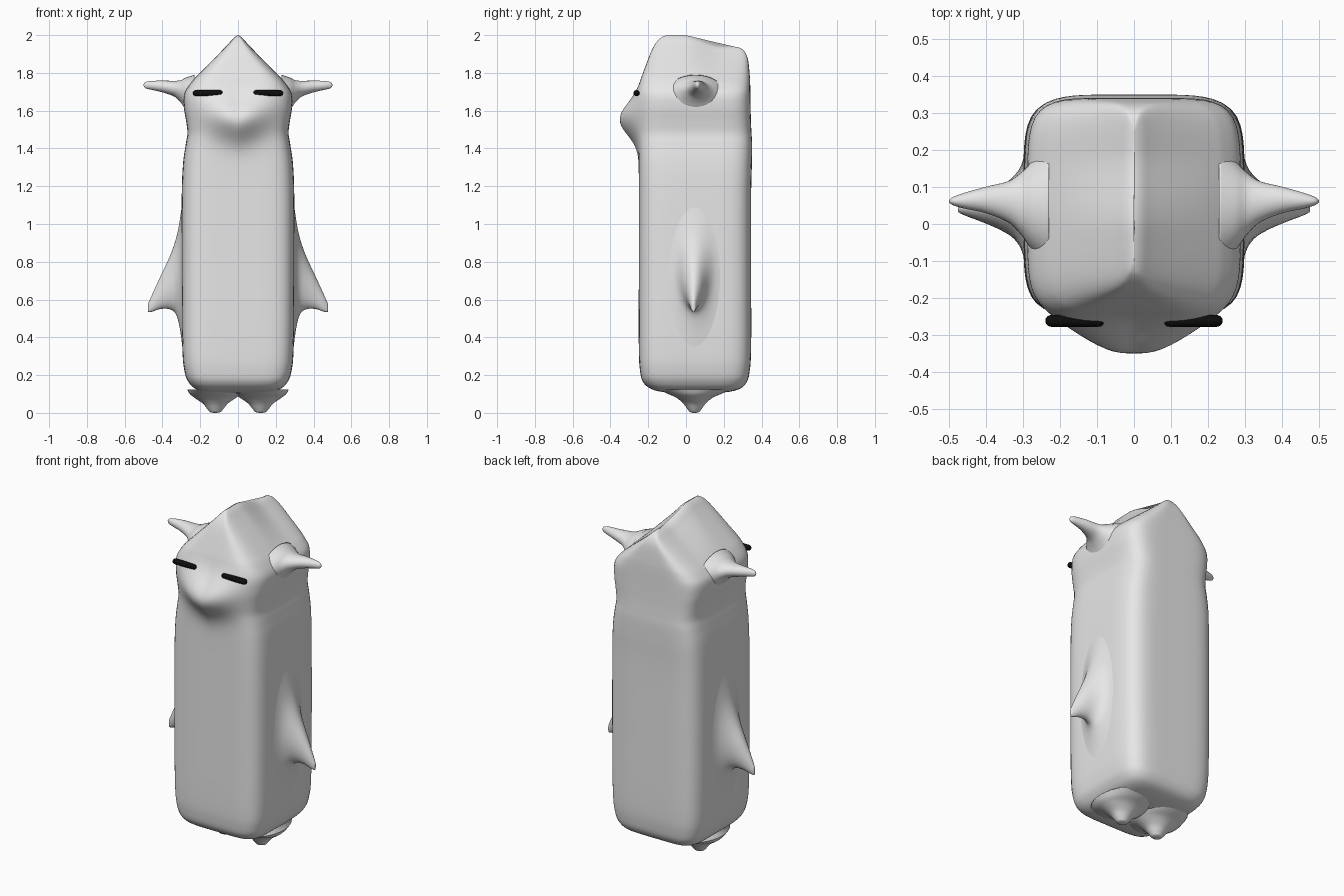
import bpy, bmesh, math
from mathutils import Vector


def material(name, rgb):
    m = bpy.data.materials.new(name)
    m.diffuse_color = (*rgb, 1)
    return m


GREY = material("pale grey", (0.8, 0.8, 0.8))
BLACK = material("black", (0.004, 0.004, 0.004))


def smoothstep(a, b, v):
    t = max(0.0, min(1.0, (v - a) / (b - a)))
    return t * t * (3 - 2 * t)


def refine(keys, steps):
    """Catmull-Rom interpolation through rows of numbers."""
    out = []
    for i in range(len(keys) - 1):
        p0, p1 = keys[max(i - 1, 0)], keys[i]
        p2, p3 = keys[i + 1], keys[min(i + 2, len(keys) - 1)]
        for s in range(steps):
            t = s / steps
            out.append([0.5 * (2 * b + (c - a) * t + (2 * a - 5 * b + 4 * c - d) * t * t
                               + (3 * b - a - 3 * c + d) * t ** 3)
                        for a, b, c, d in zip(p0, p1, p2, p3)])
    out.append(list(keys[-1]))
    return out


def loft(name, rings, mat, mirror=False):
    """Skin a list of closed rings, capped at both ends."""
    bm = bmesh.new()
    rows = [[bm.verts.new(p) for p in ring] for ring in rings]
    n = len(rows[0])
    for a, b in zip(rows, rows[1:]):
        for i in range(n):
            j = (i + 1) % n
            bm.faces.new((a[i], a[j], b[j], b[i]))
    bm.faces.new(rows[0][::-1])
    bm.faces.new(rows[-1])
    bmesh.ops.recalc_face_normals(bm, faces=bm.faces)
    for f in bm.faces:
        f.smooth = True
    me = bpy.data.meshes.new(name)
    bm.to_mesh(me)
    bm.free()
    me.materials.append(mat)
    ob = bpy.data.objects.new(name, me)
    bpy.context.collection.objects.link(ob)
    if mirror:
        ob.modifiers.new("Mirror", "MIRROR").use_mirror_merge = False
    return ob


# Body and head: z, half width, front y, back y
profile = [
    (0.100, 0.01, 0.04, 0.06), (0.108, 0.15, -0.10, 0.20), (0.125, 0.22, -0.18, 0.28),
    (0.16, 0.26, -0.225, 0.32), (0.22, 0.283, -0.243, 0.337), (0.35, 0.295, -0.25, 0.345),
    (0.75, 0.299, -0.25, 0.345), (1.15, 0.298, -0.25, 0.345), (1.32, 0.291, -0.25, 0.349),
    (1.42, 0.277, -0.25, 0.35), (1.48, 0.268, -0.25, 0.347), (1.54, 0.274, -0.25, 0.344),
    (1.62, 0.287, -0.25, 0.342), (1.69, 0.284, -0.247, 0.341), (1.75, 0.248, -0.24, 0.34),
    (1.80, 0.202, -0.227, 0.338), (1.90, 0.103, -0.19, 0.33), (1.95, 0.055, -0.165, 0.318),
    (1.98, 0.028, -0.14, 0.30), (1.993, 0.013, -0.12, 0.28), (2.0, 0.001, -0.10, 0.25),
]
N = 96
rings = []
for z, hx, yf, yb in refine(profile, 6):
    ring = []
    for i in range(N):
        a = 2 * math.pi * i / N
        c, s = math.cos(a), math.sin(a)
        r = (abs(c) ** 5.5 + abs(s) ** 5.5) ** (-1 / 5.5)
        x, y = hx * r * c, (yf + yb) / 2 + (yb - yf) / 2 * r * s
        # muzzle swelling on the front
        if y < 0:
            up = z - (1.55 + 0.25 * abs(x))
            y -= (0.1 * math.exp(-(up / 0.11) ** 2) * (1 - smoothstep(0.02, 0.28, abs(x)))
                  * smoothstep(0, 0.12, -y))
        # crown falls away towards the back
        drop = 0.06 * smoothstep(-0.02, 0.2, y) * max(0, min(1, (z - 1.7) / 0.3))
        ring.append((x, y, z - drop))
    rings.append(ring)
loft("body_and_head", rings, GREY)


def spike(name, keys, along_z=False, mat=GREY, steps=5):
    """Mirrored pair of lofted ellipses. Row: position, centre u, half u, centre y, half y."""
    rings = []
    for p, cu, hu, cy, hy in refine(keys, steps):
        ring = []
        for i in range(32):
            a = 2 * math.pi * i / 32
            u, y = cu + hu * math.cos(a), cy + hy * math.sin(a)
            ring.append((u, y, p) if along_z else (p, y, u))
        rings.append(ring)
    return loft(name, rings, mat, True)


# Ears: thin horns with a flared root
spike("ears", [
    (0.23, 1.68, 0.11, 0.05, 0.16), (0.275, 1.69, 0.085, 0.05, 0.12),
    (0.305, 1.703, 0.058, 0.055, 0.085), (0.34, 1.717, 0.041, 0.06, 0.056),
    (0.40, 1.728, 0.031, 0.065, 0.036), (0.46, 1.734, 0.023, 0.063, 0.021),
    (0.49, 1.735, 0.016, 0.062, 0.011), (0.50, 1.735, 0.004, 0.062, 0.003)])

# Arms: long fins that sweep out and down
spike("arms", [
    (0.285, 0.73, 0.48, 0.045, 0.19), (0.303, 0.735, 0.32, 0.045, 0.12),
    (0.325, 0.725, 0.21, 0.045, 0.085), (0.36, 0.69, 0.142, 0.043, 0.06),
    (0.41, 0.637, 0.087, 0.042, 0.037), (0.45, 0.587, 0.050, 0.04, 0.02),
    (0.472, 0.56, 0.027, 0.04, 0.01), (0.476, 0.557, 0.020, 0.04, 0.004)])

# Feet: small nubs under the body
spike("feet", [
    (0.125, 0.12, 0.15, 0.045, 0.19), (0.10, 0.12, 0.135, 0.045, 0.14),
    (0.08, 0.12, 0.11, 0.045, 0.095), (0.05, 0.12, 0.067, 0.045, 0.06),
    (0.02, 0.12, 0.042, 0.045, 0.037), (0.005, 0.12, 0.028, 0.045, 0.025),
    (0.0, 0.12, 0.008, 0.045, 0.008)], along_z=True)

# Eyes: closed-lid bars with rounded ends
R = 0.016
ends = [(math.cos(math.radians(d)), math.sin(math.radians(d))) for d in (4, 25, 45, 65, 90)]
left = [(0.08 + R * (1 - s0), 1.693, R * max(c0, 0.05) if s0 < 1 else R) for s0, c0 in
        [(math.sin(math.radians(d)), math.cos(math.radians(d))) for d in (90, 65, 45, 25, 0)]]
bar = [(0.08 + R * (1 - c), s) for c, s in ends] + [(0.24 - R * (1 - c), s) for c, s in ends[::-1]]
spike("eyes", [(x, 1.693, R * s, -0.262, R * s) for x, s in bar], mat=BLACK, steps=1)
